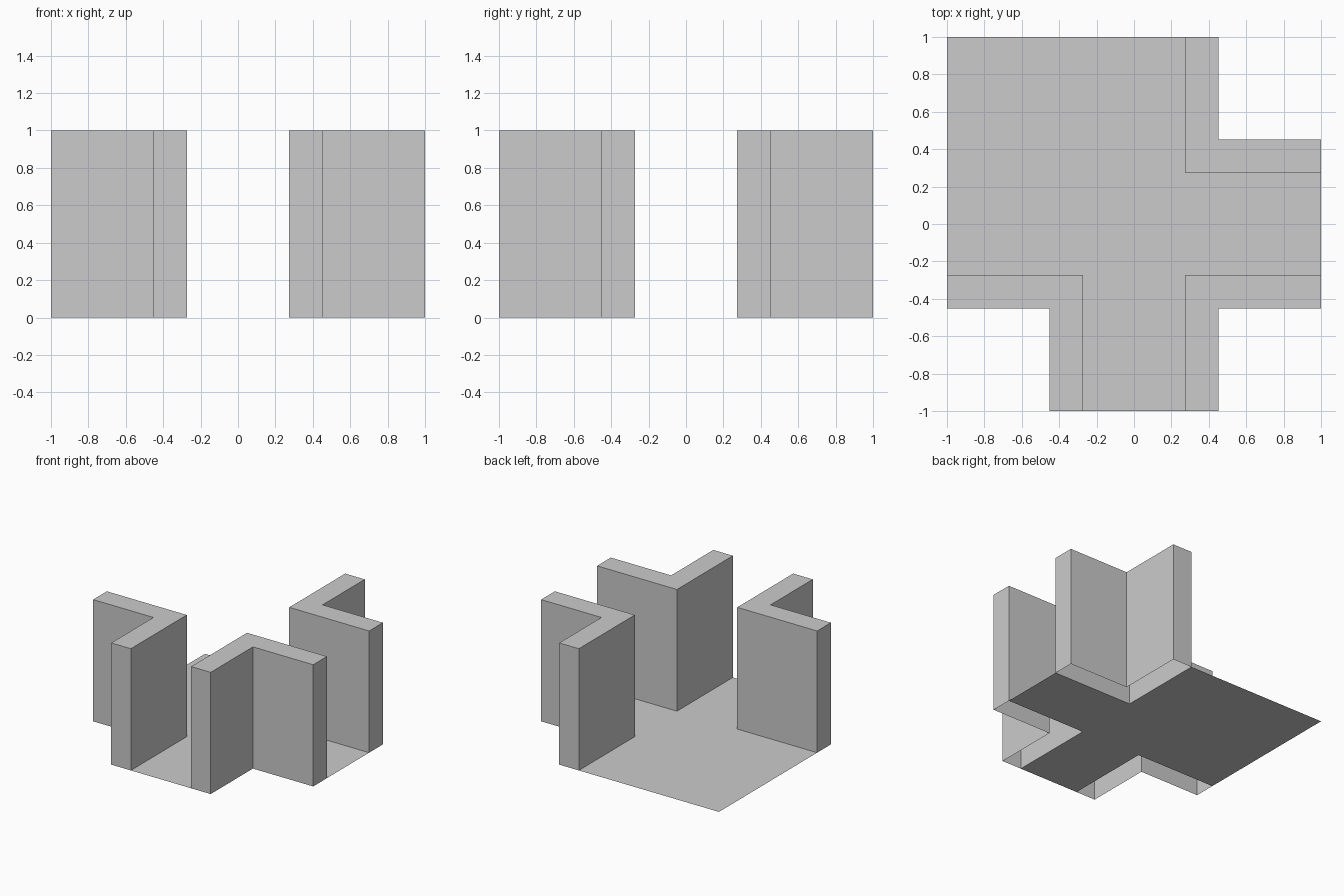
import bpy, bmesh

if "Cube" in bpy.data.objects:
    bpy.data.objects.remove(bpy.data.objects["Cube"])

IN, OUT, H = 0.274, 0.452, 1.0   # corridor half width, wall outer offset, wall height


def finish(bm, name):
    mesh = bpy.data.meshes.new(name)
    bm.to_mesh(mesh)
    bm.free()
    obj = bpy.data.objects.new(name, mesh)
    bpy.context.collection.objects.link(obj)
    return obj


def corner_wall(name, sx, sy):
    """L-shaped hollow wall: sides and top, open underneath."""
    outline = [(IN, IN), (1, IN), (1, OUT), (OUT, OUT), (OUT, 1), (IN, 1)]
    pts = [(sx * x, sy * y) for x, y in outline]
    if sx * sy < 0:
        pts.reverse()            # keep normals outward when mirrored
    bm = bmesh.new()
    low = [bm.verts.new((x, y, 0)) for x, y in pts]
    top = [bm.verts.new((x, y, H)) for x, y in pts]
    for i in range(len(pts)):
        j = (i + 1) % len(pts)
        bm.faces.new((low[i], low[j], top[j], top[i]))
    bm.faces.new(top)
    return finish(bm, name)


# Walls at three corners; the back left corner stays open
corner_wall("wall_back_right", 1, 1)
corner_wall("wall_front_right", 1, -1)
corner_wall("wall_front_left", -1, -1)

# Flat floor between the walls
floor = [(-1, -IN), (-IN, -IN), (-IN, -1), (IN, -1), (IN, -IN), (1, -IN),
         (1, IN), (IN, IN), (IN, 1), (-1, 1)]
bm = bmesh.new()
bm.faces.new([bm.verts.new((x, y, 0)) for x, y in floor])
finish(bm, "floor")
